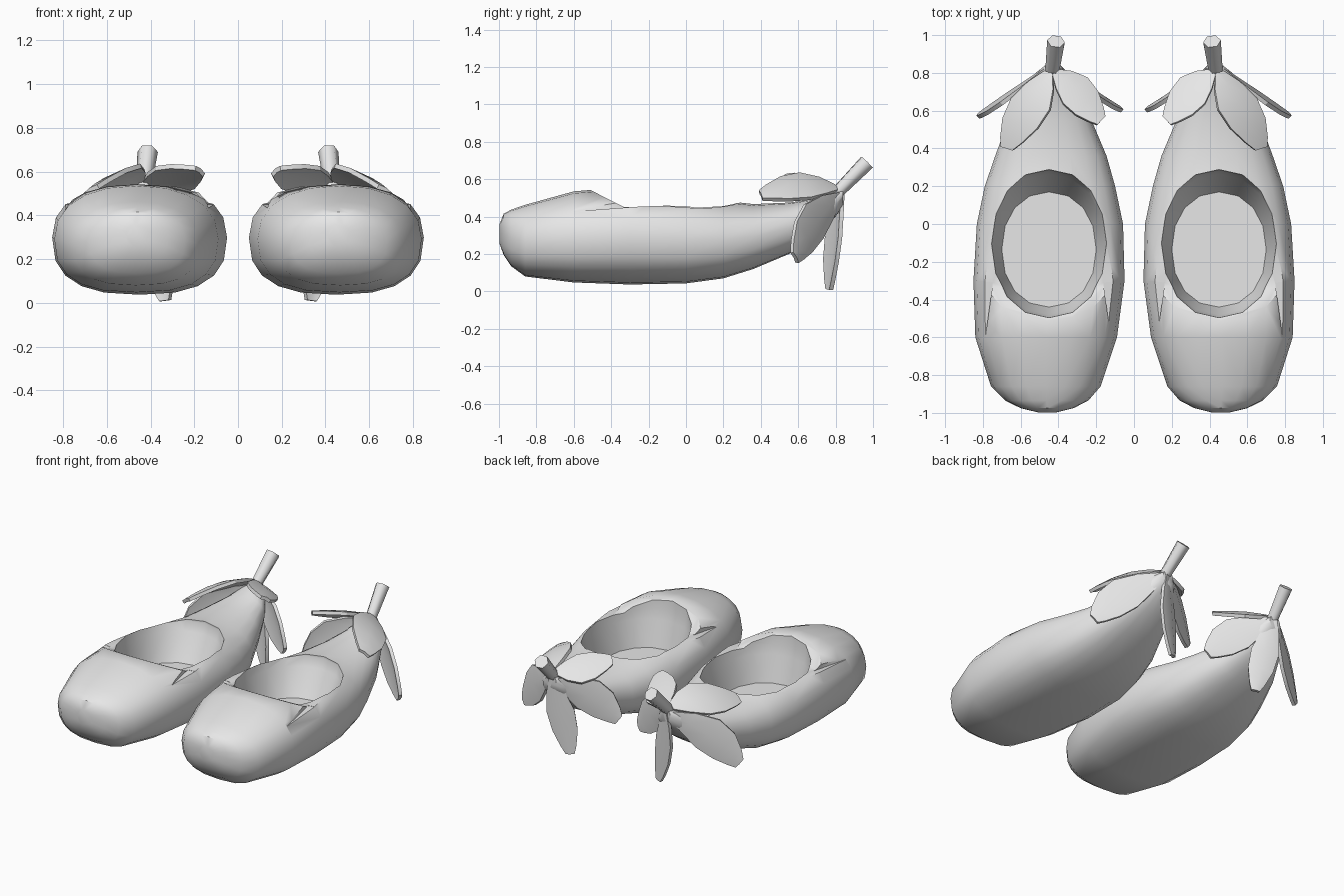
import bpy, bmesh, math
from mathutils import Vector

if "Cube" in bpy.data.objects:
    bpy.data.objects.remove(bpy.data.objects["Cube"])

grey = bpy.data.materials.new("light_grey")
grey.diffuse_color = (0.8, 0.8, 0.8, 1)
grey.use_nodes = True
grey.node_tree.nodes["Principled BSDF"].inputs["Base Color"].default_value = grey.diffuse_color


def make(name, verts, faces):
    me = bpy.data.meshes.new(name)
    me.from_pydata([tuple(v) for v in verts], [], faces)
    bm = bmesh.new()
    bm.from_mesh(me)
    bmesh.ops.recalc_face_normals(bm, faces=bm.faces)
    bm.to_mesh(me)
    bm.free()
    me.materials.append(grey)
    ob = bpy.data.objects.new(name, me)
    bpy.context.collection.objects.link(ob)
    return ob


def loft(name, rings):
    """Closed tube through equal-sized rings of points, capped at both ends."""
    n = len(rings[0])
    faces = [(r * n + i, r * n + (i + 1) % n, (r + 1) * n + (i + 1) % n, (r + 1) * n + i)
             for r in range(len(rings) - 1) for i in range(n)]
    last = (len(rings) - 1) * n
    faces += [tuple(range(n))[::-1], tuple(range(last, last + n))]
    return make(name, [p for ring in rings for p in ring], faces)


def power(v, n):
    return math.copysign(abs(v) ** (2 / n), v)


def activate(ob):
    bpy.ops.object.select_all(action='DESELECT')
    ob.select_set(True)
    bpy.context.view_layer.objects.active = ob


def apply_mod(ob, mod):
    activate(ob)
    bpy.ops.object.modifier_apply(modifier=mod.name)


def cut(ob, cutter):
    mod = ob.modifiers.new("cut", 'BOOLEAN')
    mod.operation = 'DIFFERENCE'
    mod.solver = 'EXACT'
    mod.object = cutter
    apply_mod(ob, mod)
    bpy.data.objects.remove(cutter)


def finish(ob, angle):
    """Smooth shading, then the second shoe by mirroring."""
    activate(ob)
    bpy.ops.object.shade_smooth_by_angle(angle=math.radians(angle))
    ob.modifiers.new("pair", 'MIRROR').use_axis[0] = True


# Slipper body: y, centre x, half width, bottom z, top z
sections = [(-0.997, 0.46, 0.05, 0.255, 0.36), (-0.975, 0.46, 0.14, 0.195, 0.415),
            (-0.935, 0.462, 0.22, 0.135, 0.437),
            (-0.86, 0.467, 0.290, 0.080, 0.463), (-0.60, 0.465, 0.375, 0.048, 0.535),
            (-0.30, 0.45, 0.40, 0.037, 0.56), (0.0, 0.445, 0.387, 0.043, 0.525),
            (0.20, 0.445, 0.345, 0.07, 0.485), (0.36, 0.44, 0.295, 0.12, 0.467),
            (0.55, 0.445, 0.22, 0.20, 0.475), (0.70, 0.44, 0.15, 0.30, 0.495),
            (0.80, 0.435, 0.085, 0.40, 0.535), (0.84, 0.43, 0.04, 0.46, 0.545)]
N = 20
rings = []
for y, cx, hw, zb, zt in sections:
    ring = []
    for i in range(N):
        a = 2 * math.pi * i / N
        n = 2.25 if math.sin(a) >= 0 else 2.6
        ring.append((cx + hw * power(math.cos(a), n), y,
                     (zb + zt) / 2 + (zt - zb) / 2 * power(math.sin(a), n)))
    rings.append(ring)
body = loft("slipper_body", rings)

# Flat rim and slanted toe-cap hem, sliced by a side profile
side_profile = [(-0.535, 0.57), (-0.53, 0.552), (-0.33, 0.450), (0.31, 0.475), (0.31, 0.9), (-0.535, 0.9)]
cut(body, loft("rim_cutter", [[(x, y, z) for y, z in side_profile] for x in (0.02, 0.9)]))

# Foot opening: tapered bowl (z, centre y, half width, half length)
bowl = []
for z, cy, hw, hl in [(0.22, -0.135, 0.25, 0.305), (0.40, -0.108, 0.293, 0.372),
                      (0.46, -0.102, 0.305, 0.39), (0.8, -0.112, 0.31, 0.40)]:
    bowl.append([(0.45 + hw * power(math.cos(2 * math.pi * i / 16), 2.15),
                  cy + hl * power(math.sin(2 * math.pi * i / 16), 2.15), z) for i in range(16)])
cut(body, loft("opening_cutter", bowl))

# Narrow slits where the toe cap meets the side rims
for side in (-1, 1):
    tri = [(0.332, -0.60, 0.428), (0.292, -0.31, 0.449), (0.38, -0.30, 0.4505)]
    low = [(0.455 + side * x, y, z) for x, y, z in tri]
    cut(body, loft("slit_cutter", [low, [(x, y, 0.8) for x, y, z in low]]))
finish(body, 38)

# Stem: six-sided, widening to its cut end
base, tip = Vector((0.435, 0.79, 0.51)), Vector((0.413, 0.967, 0.69))
axis = (tip - base).normalized()
u = axis.cross(Vector((0, 0, 1))).normalized()
v = u.cross(axis)
stem = loft("stem", [[c + r * (u * math.cos(i * math.pi / 3) + v * math.sin(i * math.pi / 3))
                      for i in range(6)] for c, r in ((base, 0.036), (tip, 0.047))])
finish(stem, 65)

# Calyx leaves: name, root, middle, tip, half-width vector
leaves = [
    ("outer_top_leaf", (0.45, 0.80, 0.55), (0.555, 0.615, 0.56), (0.67, 0.40, 0.512), (0.10, 0.03, -0.065)),
    ("inner_top_leaf", (0.42, 0.80, 0.55), (0.30, 0.69, 0.565), (0.175, 0.545, 0.60), (0.063, -0.068, 0.053)),
    ("outer_side_leaf", (0.46, 0.82, 0.51), (0.66, 0.67, 0.36), (0.81, 0.58, 0.18), (0.06, -0.045, 0.09)),
    ("inner_side_leaf", (0.40, 0.82, 0.51), (0.23, 0.69, 0.40), (0.08, 0.61, 0.25), (-0.06, -0.035, 0.09)),
    ("back_leaf", (0.43, 0.83, 0.53), (0.387, 0.785, 0.27), (0.335, 0.765, 0.01), (0.078, 0.036, -0.01))]
leaf_profile = [(0, 0.2), (0.2, 0.65), (0.45, 1.0), (0.7, 0.9), (0.9, 0.55), (1, 0.3)]
heart = Vector((0.44, 0.62, 0.36))
for name, root, mid, end, half in leaves:
    root, mid, end, half = map(Vector, (root, mid, end, half))
    normal = (end - root).cross(half).normalized()
    if normal.dot(mid - heart) < 0:
        normal.negate()
    ctrl = 2 * mid - (root + end) / 2
    verts = []
    for t, w in leaf_profile:
        p = root * (1 - t) ** 2 + ctrl * 2 * t * (1 - t) + end * t * t
        verts += [p - half * w, p + normal * 0.018 * w, p + half * w]
    faces = [(r * 3 + c, r * 3 + c + 1, r * 3 + c + 4, r * 3 + c + 3)
             for r in range(len(leaf_profile) - 1) for c in range(2)]
    leaf = make(name, verts, faces)
    mod = leaf.modifiers.new("thickness", 'SOLIDIFY')
    mod.thickness, mod.offset = 0.022, 0
    apply_mod(leaf, mod)
    finish(leaf, 25)
